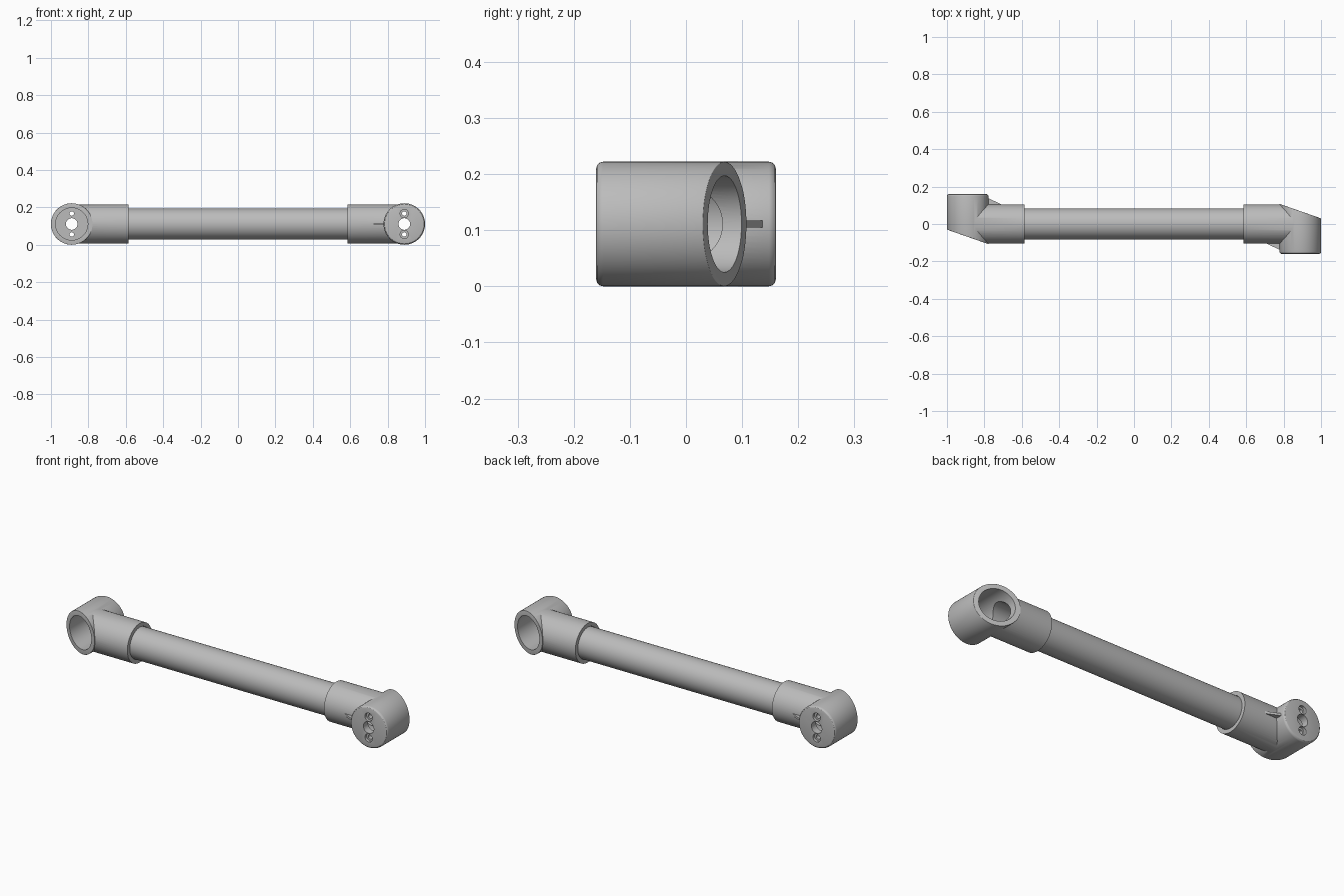
import bpy, bmesh, math
from mathutils import Vector, Matrix

if "Cube" in bpy.data.objects:
    bpy.data.objects.remove(bpy.data.objects["Cube"])

R = 0.111            # elbow radius, also the height of the axis
EX = 1 - R           # elbow centre in x
SLEEVE = 0.105
TUBE, BORE = 0.083, 0.065

grey = bpy.data.materials.new("plain grey")
grey.use_nodes = True
grey.diffuse_color = (0.5, 0.5, 0.5, 1)
grey.node_tree.nodes["Principled BSDF"].inputs["Base Color"].default_value = (0.5, 0.5, 0.5, 1)


def lathe(name, profile, origin, axis, closed=False, steps=64):
    """Spin (radius, distance) points about an axis; open profiles get end caps."""
    bm = bmesh.new()
    rings = [[bm.verts.new((r * math.cos(2 * math.pi * i / steps),
                            r * math.sin(2 * math.pi * i / steps), t))
              for i in range(steps)] for r, t in profile]
    pairs = list(zip(rings, rings[1:])) + ([(rings[-1], rings[0])] if closed else [])
    for a, b in pairs:
        for i in range(steps):
            j = (i + 1) % steps
            bm.faces.new((a[i], a[j], b[j], b[i]))
    if not closed:
        bm.faces.new(rings[0])
        bm.faces.new(rings[-1])
    turn = Vector((0, 0, 1)).rotation_difference(Vector(axis)).to_matrix().to_4x4()
    bm.transform(Matrix.Translation(origin) @ turn)
    return finish(name, bm)


def finish(name, bm):
    bmesh.ops.recalc_face_normals(bm, faces=bm.faces)
    mesh = bpy.data.meshes.new(name)
    bm.to_mesh(mesh)
    bm.free()
    mesh.materials.append(grey)
    ob = bpy.data.objects.new(name, mesh)
    bpy.context.collection.objects.link(ob)
    return ob


def rod(radius, start, end, axis, origin):
    return lathe("cutter", [(radius, start), (radius, end)], origin, axis)


def plate(points, low, high, name="plate"):
    """Extrude an outline in the xy plane between two heights."""
    bm = bmesh.new()
    face = bm.faces.new([bm.verts.new((x, y, low)) for x, y in points])
    new = bmesh.ops.extrude_face_region(bm, geom=[face])["geom"]
    bmesh.ops.translate(bm, vec=(0, 0, high - low),
                        verts=[v for v in new if isinstance(v, bmesh.types.BMVert)])
    return finish(name, bm)


def combine(target, tool, operation):
    mod = target.modifiers.new("join", "BOOLEAN")
    mod.operation, mod.solver, mod.object = operation, "EXACT", tool
    tool.hide_render = True
    bpy.context.view_layer.objects.active = target
    bpy.ops.object.modifier_apply(modifier=mod.name)
    bpy.data.objects.remove(tool)


def smooth(ob):
    bpy.ops.object.select_all(action="DESELECT")
    ob.select_set(True)
    bpy.context.view_layer.objects.active = ob
    bpy.ops.object.shade_smooth_by_angle(angle=math.radians(30))


# Connector: round elbow with a softened closed end, joined to the sleeve
centre = (EX, 0, R)
f = 0.012
rounded = [(R - f + f * math.sin(a), -0.16 + f - f * math.cos(a))
           for a in (math.radians(d) for d in (0, 30, 60, 90))]
elbow = lathe("left_connector", rounded + [(R, 0.16)], centre, (0, 1, 0))
combine(elbow, rod(SLEEVE, 0.585, EX, (1, 0, 0), (0, 0, R)), "UNION")

# Slanted open end
p, q = Vector((0.78, 0.107)), Vector((1.0, 0.030))
d = (q - p).normalized()
n = Vector((-d.y, d.x))
combine(elbow, plate([p - d * 0.3, q + d * 0.3, q + d * 0.3 + n * 0.5, p - d * 0.3 + n * 0.5],
                     -0.1, 0.4), "DIFFERENCE")

# Soften the rim of the slanted face
bm = bmesh.new()
bm.from_mesh(elbow.data)
normal = Vector((n.x, n.y, 0))
rim = [e for e in bm.edges if len(e.link_faces) == 2 and
       sum(face.normal.dot(normal) > 0.9999 for face in e.link_faces) == 1 and
       all(abs((v.co.xy - p).dot(n)) < 1e-4 and v.co.x > 0.8 for v in e.verts)]
bmesh.ops.bevel(bm, geom=rim, offset=0.007, segments=3, profile=0.5,
                affect="EDGES", clamp_overlap=True)
bm.to_mesh(elbow.data)
bm.free()

# Elbow bore, tube socket and passage between them
combine(elbow, rod(0.086, -0.12, 0.3, (0, 1, 0), centre), "DIFFERENCE")
combine(elbow, rod(TUBE + 0.001, 0.5, 0.72, (1, 0, 0), (0, 0, R)), "DIFFERENCE")
combine(elbow, rod(BORE, 0.6, EX, (1, 0, 0), (0, 0, R)), "DIFFERENCE")

# Centre hole and two counterbored screw holes
combine(elbow, rod(0.031, -0.3, -0.05, (0, 1, 0), centre), "DIFFERENCE")
for side in (-1, 1):
    spot = (EX, 0, R + side * 0.056)
    combine(elbow, rod(0.012, -0.3, -0.05, (0, 1, 0), spot), "DIFFERENCE")
    combine(elbow, rod(0.022, -0.3, -0.145, (0, 1, 0), spot), "DIFFERENCE")
smooth(elbow)

# Gusset rib in the corner between sleeve and elbow
rib = plate([(0.70, -0.101), (0.79, -0.101), (0.79, -0.138), (0.775, -0.136)],
            R - 0.006, R + 0.006, "left_rib")

# Matching connector at the other end
for ob, name in ((elbow, "right_connector"), (rib, "right_rib")):
    twin = ob.copy()
    twin.name = name
    twin.rotation_euler.z = math.pi
    bpy.context.collection.objects.link(twin)

# Hollow tube between the connectors
tube = lathe("tube", [(TUBE, -0.72), (TUBE, 0.72), (BORE, 0.72), (BORE, -0.72)],
             (0, 0, R), (1, 0, 0), closed=True)
smooth(tube)
